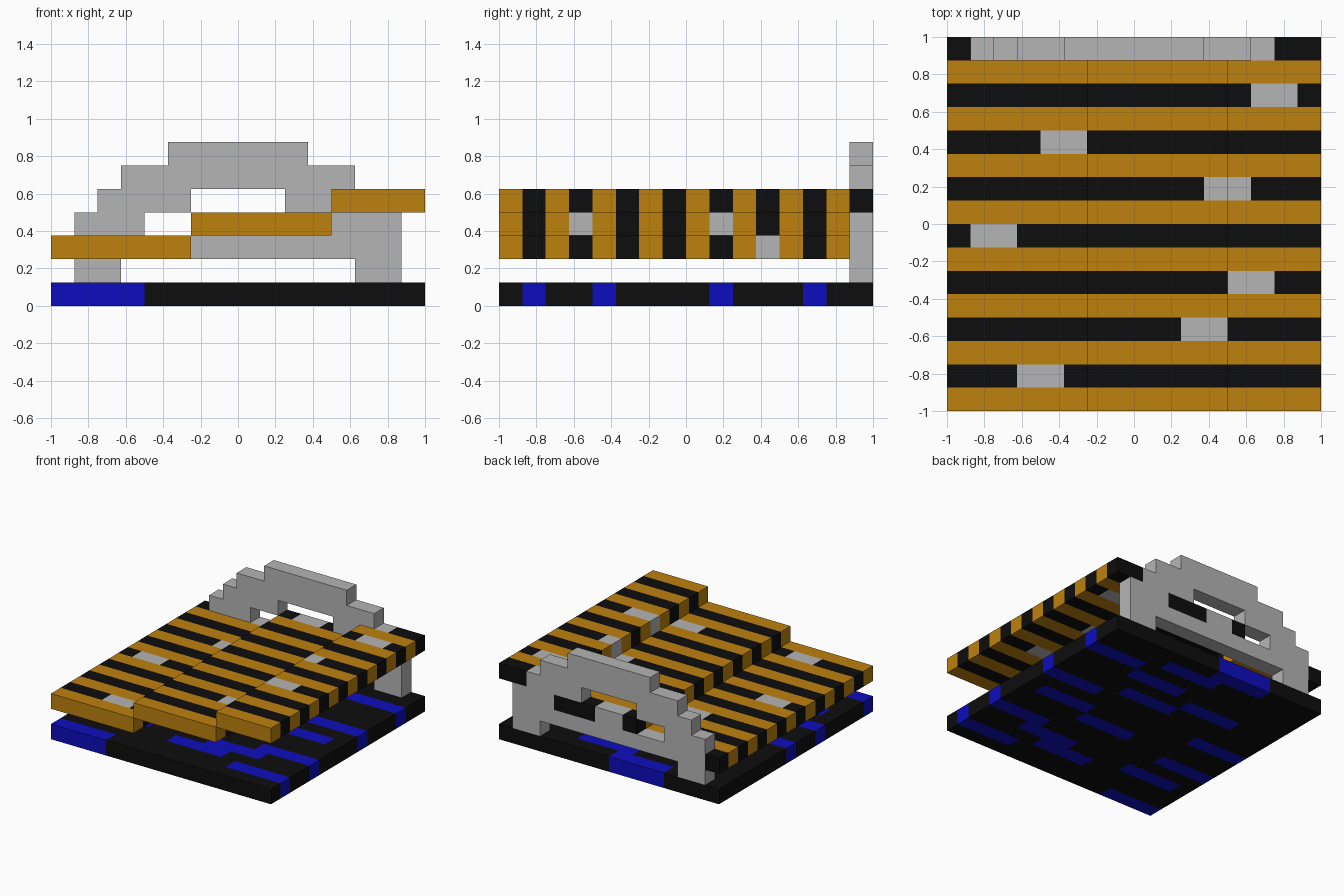
import bpy, bmesh
from mathutils import Matrix, Vector

if "Cube" in bpy.data.objects:
    bpy.data.objects.remove(bpy.data.objects["Cube"], do_unlink=True)

U = 0.125   # one block
N = 16      # blocks per side


def material(name, rgb):
    m = bpy.data.materials.new(name)
    m.use_nodes = True
    m.diffuse_color = (*rgb, 1)
    m.node_tree.nodes["Principled BSDF"].inputs["Base Color"].default_value = (*rgb, 1)
    return m


ORANGE, BLACK, GREY, BLUE = range(4)
MATS = [material("orange", (0.51, 0.22, 0.004)), material("black", (0.004, 0.004, 0.004)),
        material("grey", (0.46, 0.46, 0.46)), material("blue", (0.004, 0.004, 0.52))]


def build(name, blocks):
    """One object from bars (x0, x1, row, layer, colour), measured in blocks."""
    bm = bmesh.new()
    used = sorted({b[4] for b in blocks})
    for x0, x1, row, layer, colour in blocks:
        centre = Vector(((x0 + x1) / 2 - N / 2, row + 0.5 - N / 2, layer + 0.5)) * U
        size = Matrix.Diagonal(((x1 - x0) * U, U, U, 1))
        made = bmesh.ops.create_cube(bm, size=1, matrix=Matrix.Translation(centre) @ size)
        for f in {f for v in made["verts"] for f in v.link_faces}:
            f.material_index = used.index(colour)
    mesh = bpy.data.meshes.new(name)
    bm.to_mesh(mesh)
    bm.free()
    for c in used:
        mesh.materials.append(MATS[c])
    obj = bpy.data.objects.new(name, mesh)
    bpy.context.collection.objects.link(obj)
    return obj


def runs(x0, x1, row, layer, base, patches, accent):
    """Split a bar into base-coloured runs with accent patches four or two blocks long."""
    cuts = sorted({x0, x1} | {c for p in patches for c in p if x0 < c < x1})
    return [(a, b, row, layer,
             accent if any(p[0] <= a and b <= p[1] for p in patches) else base)
            for a, b in zip(cuts, cuts[1:])]


# Base slab: black rows with blue patches, given by the left end of each patch
blue_starts = [[0], [12], [7], [1, 9], [12], [0], [7], [11],
               [0], [12], [7], [3], [8], [12], [7], [4]]
slab = []
for row, starts in enumerate(blue_starts):
    slab += runs(0, N, row, 0, BLACK, [(s, s + 4) for s in starts], BLUE)
build("base_slab", slab)

# Stepped deck: alternating orange and black planks rising toward +x
steps = [(0, 6, 2), (6, 12, 3), (12, 16, 4)]
grey_starts = {1: 3, 3: 10, 5: 12, 7: 1, 9: 11, 11: 4, 13: 13}
for row in range(N - 1):
    colour = BLACK if row % 2 else ORANGE
    s = grey_starts.get(row)
    patches = [(s, s + 2)] if s is not None else []
    bars = []
    for x0, x1, layer in steps:
        bars += runs(x0, x1, row, layer, colour, patches, GREY)
    build(f"deck_plank_{row + 1}", bars)

# Rear plank, interrupted by the arch
build("deck_rear_plank", [(0, 1, 15, 2, BLACK), (14, 16, 15, 4, BLACK)]
      + runs(6, 12, 15, 3, BLACK, [(7, 9)], GREY))

# Rear arch: mirrored layers, as (inner, outer) distance from the centre
arch = []
for layer, (inner, outer) in enumerate([(5, 7), (0, 7), (4, 7), (2, 6), (0, 5), (0, 3)], 1):
    if inner:
        arch += [(8 - outer, 8 - inner, 15, layer, GREY), (8 + inner, 8 + outer, 15, layer, GREY)]
    else:
        arch.append((8 - outer, 8 + outer, 15, layer, GREY))
build("rear_arch", arch)
